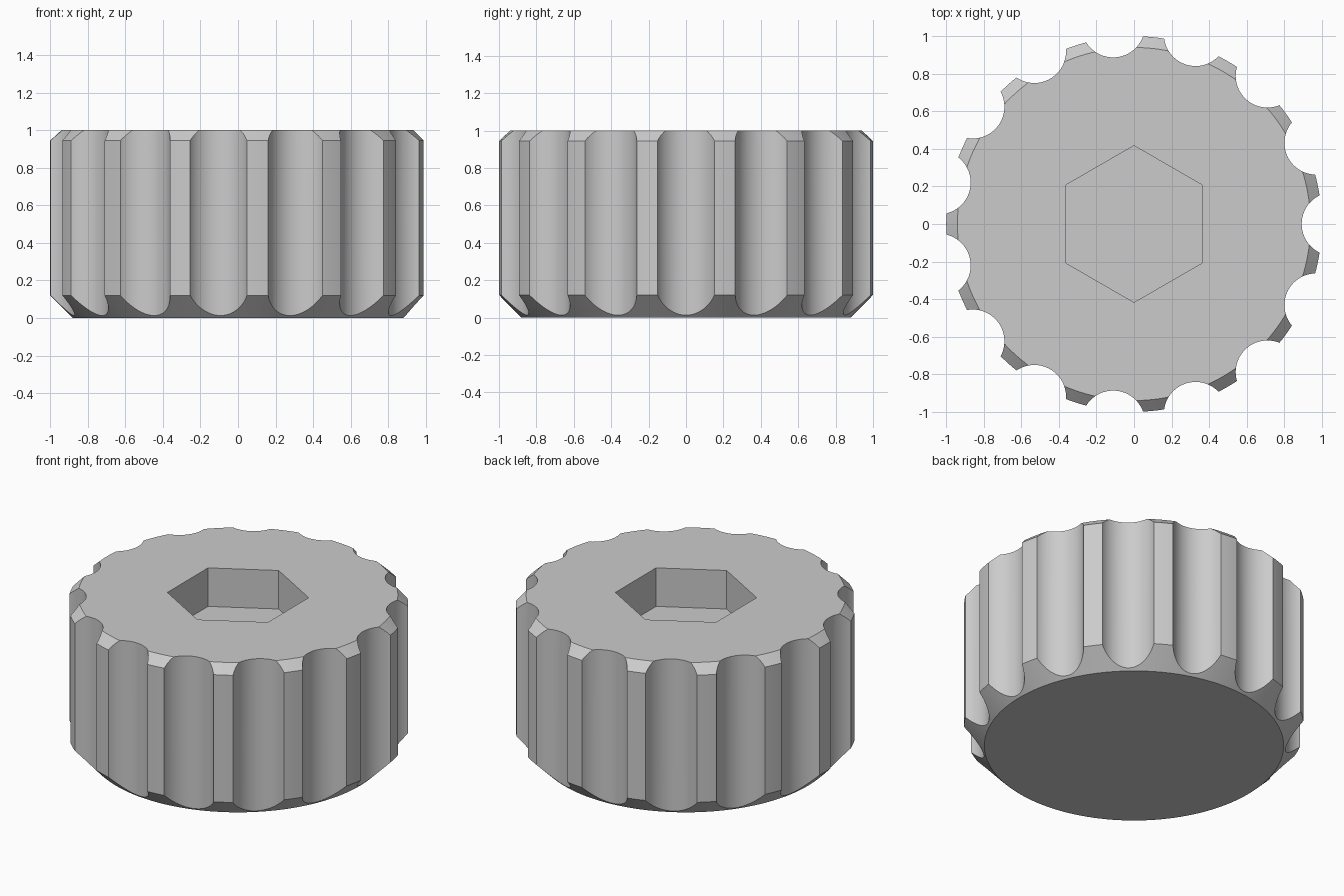
import bpy
import bmesh
from math import cos, sin, pi, radians
from mathutils import Matrix

cube = bpy.data.objects.get("Cube")
if cube:
    bpy.data.objects.remove(cube, do_unlink=True)

FLUTES = 15
FLUTE_RADIUS = 0.169
FLUTE_CENTRE = 1.062      # distance of each flute axis from the knob axis
HEX_RADIUS = 0.417
HEX_DEPTH = 0.25
SEGMENTS = 180


def make_object(name, bm):
    bmesh.ops.recalc_face_normals(bm, faces=bm.faces)
    mesh = bpy.data.meshes.new(name)
    bm.to_mesh(mesh)
    bm.free()
    obj = bpy.data.objects.new(name, mesh)
    bpy.context.collection.objects.link(obj)
    return obj


def add_prism(bm, sides, radius, x, z0, z1, turn=0.0):
    place = Matrix.Translation((x, 0, (z0 + z1) / 2)) @ Matrix.Rotation(turn, 4, "Z")
    return bmesh.ops.create_cone(bm, cap_ends=True, segments=sides, radius1=radius,
                                 radius2=radius, depth=z1 - z0, matrix=place)["verts"]


# Turned blank with a wide lower chamfer and a narrow upper one
bm = bmesh.new()
rings = []
for r, z in ((0.88, 0), (1, 0.12), (1, 0.945), (0.94, 1)):
    angles = [2 * pi * i / SEGMENTS for i in range(SEGMENTS)]
    rings.append([bm.verts.new((r * cos(a), r * sin(a), z)) for a in angles])
for low, high in zip(rings, rings[1:]):
    for i in range(SEGMENTS):
        j = (i + 1) % SEGMENTS
        bm.faces.new((low[i], low[j], high[j], high[i]))
bm.faces.new(rings[0])
bm.faces.new(rings[-1])
knob = make_object("knob_body", bm)

# Grip flutes around the rim and the hexagonal socket in the top
bm = bmesh.new()
for k in range(FLUTES):
    verts = add_prism(bm, 80, FLUTE_RADIUS, FLUTE_CENTRE, -0.2, 1.2)
    bmesh.ops.rotate(bm, verts=verts, cent=(0, 0, 0),
                     matrix=Matrix.Rotation(2 * pi * k / FLUTES, 3, "Z"))
socket = add_prism(bm, 6, HEX_RADIUS, 0, 1 - HEX_DEPTH, 1.2)
# Point two socket corners along the y axis
corner = socket[0].co
if min(abs(abs(v.co.x)) for v in socket) > 0.01:
    bmesh.ops.rotate(bm, verts=socket, cent=(0, 0, 0),
                     matrix=Matrix.Rotation(radians(30), 3, "Z"))
cutter = make_object("flute_and_socket_cutter", bm)
cutter.hide_render = True

cut = knob.modifiers.new("cut", "BOOLEAN")
cut.operation = "DIFFERENCE"
cut.solver = "EXACT"
cut.object = cutter

# Bake the cuts, then drop the cutter
bpy.context.view_layer.update()
depsgraph = bpy.context.evaluated_depsgraph_get()
mesh = bpy.data.meshes.new_from_object(knob.evaluated_get(depsgraph))
knob.modifiers.clear()
knob.data = mesh
bpy.data.objects.remove(cutter, do_unlink=True)

# Single plain grey finish
grey = bpy.data.materials.new("plain_grey")
grey.use_nodes = True
colour = (0.6, 0.6, 0.6, 1)
grey.diffuse_color = colour
grey.node_tree.nodes["Principled BSDF"].inputs["Base Color"].default_value = colour
mesh.materials.clear()
mesh.materials.append(grey)

bpy.ops.object.select_all(action="DESELECT")
knob.select_set(True)
bpy.context.view_layer.objects.active = knob
bpy.ops.object.shade_smooth_by_angle(angle=radians(25))
